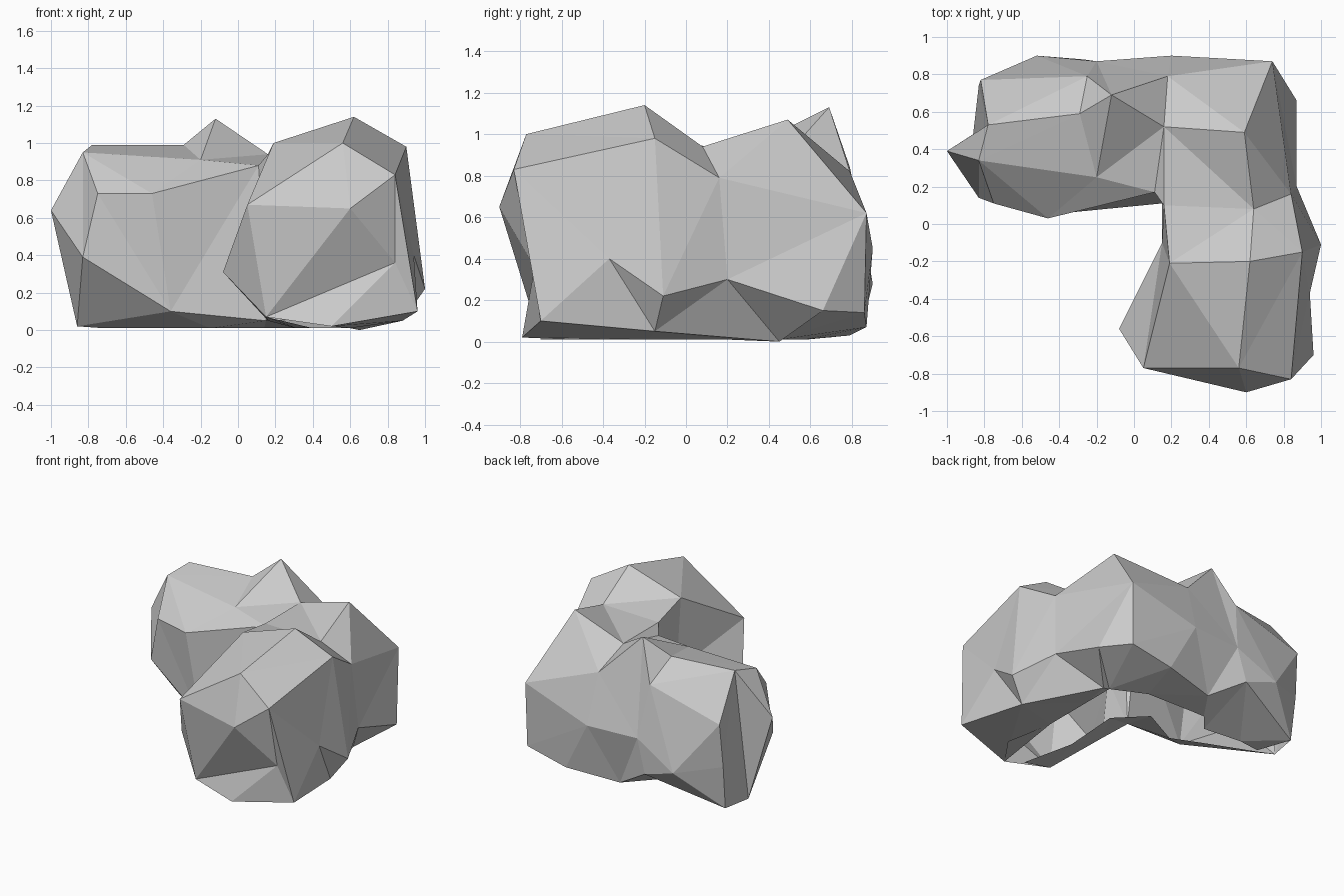
import bpy, bmesh

if "Cube" in bpy.data.objects:
    bpy.data.objects.remove(bpy.data.objects["Cube"])

# Cross-sections along the bent rock, each running from the inner foot over
# the top to the outer foot. K keeps the matching point of the previous section.
K = None
front_arm = [
    [(.15, -.72, .07), (-.08, -.56, .31), (.05, -.77, .67), (.56, -.77, 1.0),
     (.84, -.83, .83), (.96, -.70, .10), (.50, -.79, .02)],
    [(.16, -.15, .05), (.15, -.10, .50), (.19, -.21, 1.0), (.62, -.20, 1.14),
     (.90, -.15, .98), (1.0, -.11, .22), (.88, -.15, .05)],
    [(.15, .11, .05), (.16, .10, .50), (.16, .10, .94), (.64, .08, .94),
     (.84, .16, .79), (.87, .20, .30), (.65, .45, .0)],
]
side_arm = [
    [K, K, K, (.16, .52, .94), (.59, .49, 1.07), (.74, .87, .62), (.87, .66, .15)],
    [K, K, K, K, K, K, (.73, .86, .14)],
    [K, (.11, .17, .88), K, K, (.18, .79, .82), (.20, .90, .45), (.40, .87, .07)],
    [K, K, (.11, .17, .88), K, K, K, (.0, .79, .03)],
    [(-.36, .06, .10), (-.46, .03, .73), (-.20, .25, .91), (-.12, .69, 1.13),
     (-.12, .69, 1.13), (-.20, .87, .45), (-.27, .88, .20)],
    [K, K, K, (-.29, .59, .99), K, K, K],
    [K, (-.75, .11, .73), (-.83, .34, .95), (-.78, .53, .99),
     (-.25, .79, .84), (-.52, .90, .28), K],
    [(-.86, .48, .02), (-.83, .14, .39), K, K,
     (-.82, .77, .68), (-.83, .74, .35), (-.82, .70, .02)],
]
front_tip, side_tip = (.60, -.90, .65), (-1.0, .39, .64)
front_hollow = (.84, -.73, .36)

# Edges of the flat ground lip around the open underside, one point per section
inner_lip = [(.40, -.70), (.31, -.30), (.34, .15), (.34, .15), (.34, .15), (.14, .35),
             (.14, .35), (-.15, .20), (-.15, .20), (-.38, .30), (-.72, .44)]
outer_lip = [(.67, -.55), (.60, -.18), (.60, .20), (.60, .45), (.60, .45), (.35, .57),
             (.0, .58), (-.14, .58), (-.25, .45), (-.55, .48), (-.72, .46)]

bm = bmesh.new()
rings = []
for section in front_arm + side_arm:
    rings.append([bm.verts.new(p) if p else rings[-1][i]
                  for i, p in enumerate(section)])


def face(points):
    unique = list(dict.fromkeys(points))
    if len(unique) > 2 and not bm.faces.get(unique):
        bm.faces.new(unique)


# Shell skinned between neighbouring sections
for a, b in zip(rings, rings[1:]):
    for i in range(len(a) - 1):
        face((a[i], a[i + 1], b[i + 1], b[i]))


# Pointed ends of both arms: fans around a tip, plus a flat side facet
def fan(tip, rim):
    t = bm.verts.new(tip) if isinstance(tip, tuple) else tip
    for a, b in zip(rim, rim[1:]):
        face((a, b, t))
    return t


first, last = rings[0], rings[-1]
hollow = bm.verts.new(front_hollow)
fan(front_tip, [first[0], first[2], first[3], first[4], hollow, first[0]])
fan(hollow, [first[4], first[5], first[6], first[0]])
face(first[:3])
fan(side_tip, last[:4] + last[:1])
face(last[3:] + last[:1])

# Small overhanging dent on the outer flank
s, e, foot = rings[0][5], rings[1][5], rings[1][6]
_, dent = bmesh.utils.edge_split(bm.edges.get((s, e)), s, .55)
dent.co = (.94, -.37, .40)
under = next(f for f in dent.link_faces if foot in f.verts)
bmesh.utils.face_split(under, dent, foot)
under = next(f for f in s.link_faces if foot in f.verts and dent in f.verts)
bmesh.utils.face_split(under, s, foot)

# Ground lips
for lip, k in ((inner_lip, 0), (outer_lip, 6)):
    edge = [bm.verts.new((x, y, .01)) for x, y in lip]
    for n in range(len(edge) - 1):
        face((rings[n][k], rings[n + 1][k], edge[n + 1], edge[n]))

bmesh.ops.remove_doubles(bm, verts=bm.verts[:], dist=.002)
bmesh.ops.triangulate(bm, faces=bm.faces[:])
bmesh.ops.recalc_face_normals(bm, faces=bm.faces[:])
mesh = bpy.data.meshes.new("bent_rock")
bm.to_mesh(mesh)
bm.free()
rock = bpy.data.objects.new("bent_rock", mesh)
bpy.context.collection.objects.link(rock)
